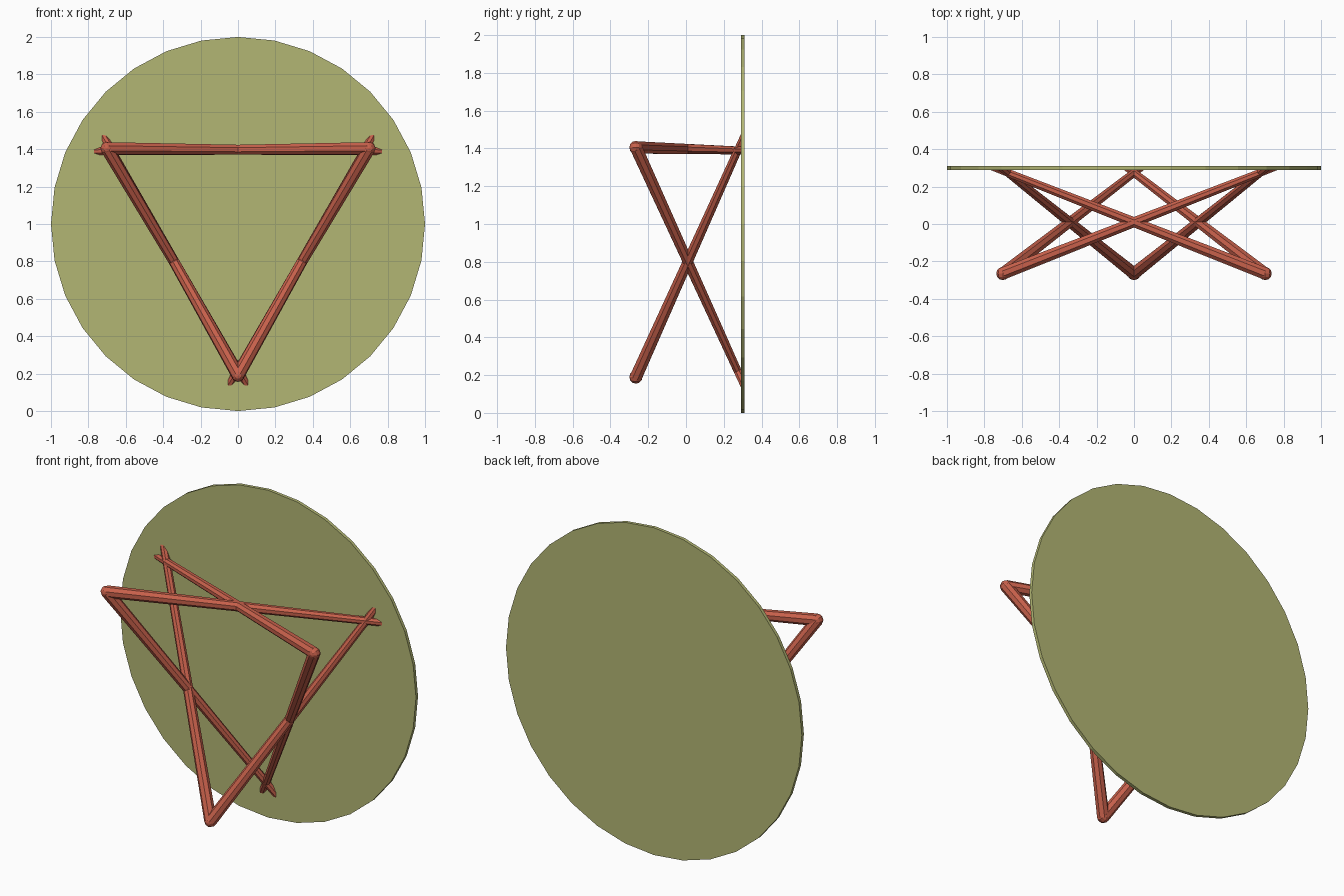
import bpy, bmesh, math
from mathutils import Vector, Matrix

cube = bpy.data.objects.get("Cube")
if cube:
    bpy.data.objects.remove(cube)


def material(name, rgb):
    m = bpy.data.materials.new(name)
    m.use_nodes = True
    m.diffuse_color = (*rgb, 1)
    m.node_tree.nodes["Principled BSDF"].inputs["Base Color"].default_value = (*rgb, 1)
    return m


olive = material("olive", (0.45, 0.47, 0.175))
terracotta = material("terracotta", (0.57, 0.117, 0.07))

CENTRE = Vector((0, 0, 1))
PLATE_Y = 0.29      # inner face of the round top
ROD_R = 0.035


def finish(bm, name, mat):
    mesh = bpy.data.meshes.new(name)
    bm.to_mesh(mesh)
    bm.free()
    mesh.materials.append(mat)
    obj = bpy.data.objects.new(name, mesh)
    bpy.context.collection.objects.link(obj)
    return obj


def spot(radius, degrees, y):
    """Point at a radius and angle around the table's horizontal axis."""
    a = math.radians(degrees)
    return CENTRE + Vector((radius * math.cos(a), y, radius * math.sin(a)))


def rod(name, start, end):
    """Slim eight-sided rod, trimmed flush with the round top."""
    axis = (end - start).normalized()
    tip = end + axis * 0.12
    bm = bmesh.new()
    spin = axis.to_track_quat('Z', 'Y').to_matrix().to_4x4()
    bmesh.ops.create_cone(bm, cap_ends=True, segments=8, radius1=ROD_R, radius2=0.021,
                          depth=(tip - start).length,
                          matrix=Matrix.Translation((start + tip) / 2) @ spin
                          @ Matrix.Rotation(math.pi / 8, 4, 'Z'))
    cut = bmesh.ops.bisect_plane(bm, geom=bm.verts[:] + bm.edges[:] + bm.faces[:],
                                 plane_co=(0, PLATE_Y, 0), plane_no=(0, 1, 0),
                                 clear_outer=True)
    rim = [e for e in cut["geom_cut"] if isinstance(e, bmesh.types.BMEdge)]
    bmesh.ops.holes_fill(bm, edges=rim)
    return finish(bm, name, terracotta)


# Round top standing on its rim
bm = bmesh.new()
bmesh.ops.create_cone(bm, cap_ends=True, segments=32, radius1=1, radius2=1, depth=0.02,
                      matrix=Matrix.Translation((0, PLATE_Y + 0.01, 1))
                      @ Matrix.Rotation(math.pi / 2, 4, 'X'))
finish(bm, "round_top", olive)

# Three pairs of crossing rods, joined at the three feet
corners = {"left": 30, "right": 150, "bottom": 270}
for foot, angle in corners.items():
    foot_point = spot(0.81, angle, -0.265)
    for side, turn in (("a", 120), ("b", -120)):
        overshoot = math.copysign(1.5, turn)
        rod(f"{foot}_rod_{side}", foot_point,
            spot(0.815, angle + turn + overshoot, PLATE_Y))
    # Blunt foot where the two rods meet
    bm = bmesh.new()
    bmesh.ops.create_uvsphere(bm, u_segments=8, v_segments=6, radius=ROD_R,
                              matrix=Matrix.Translation(foot_point)
                              @ Matrix.Rotation(math.pi / 2, 4, 'X'))
    finish(bm, f"{foot}_foot", terracotta)
